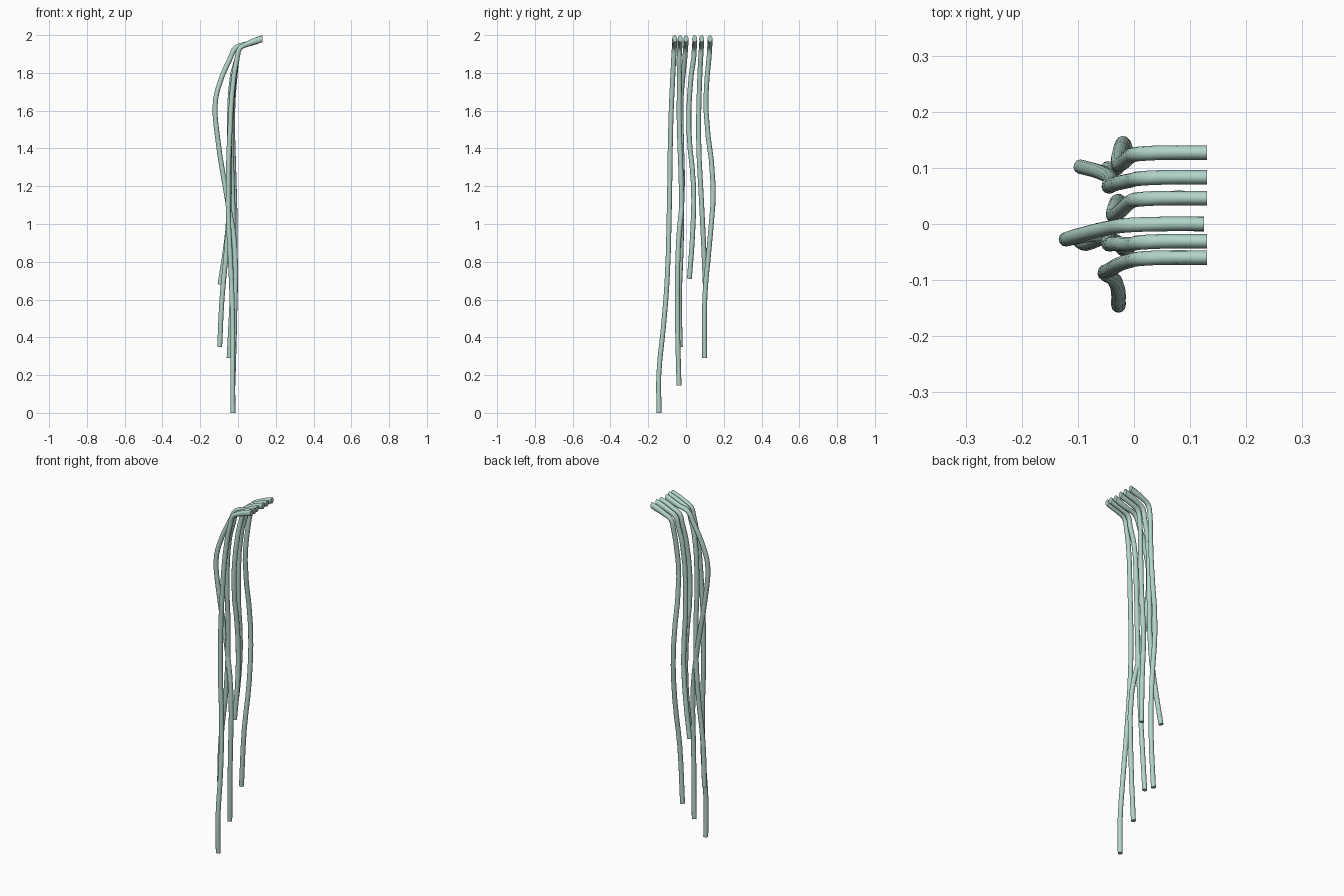
import bpy
from math import radians

cube = bpy.data.objects.get("Cube")
if cube:
    bpy.data.objects.remove(cube, do_unlink=True)

# Single pale green-grey colour
mat = bpy.data.materials.new("pale_sage")
mat.use_nodes = True
colour = (0.45, 0.66, 0.59, 1)
mat.diffuse_color = colour
mat.node_tree.nodes["Principled BSDF"].inputs["Base Color"].default_value = colour

RADIUS = 0.013
TIP_Z = 1.981
BEND_X, BEND_Z = 0.05, 1.953


def deepen_tip(mesh, tip_x):
    """Make the tip taller towards its end and cut that end upright."""
    slope = (TIP_Z - BEND_Z) / (tip_x - BEND_X)
    for v in mesh.vertices:
        if v.co.x > 0.03:
            centre = BEND_Z + slope * (v.co.x - BEND_X)
            grow = 1 + 0.4 * min(1, (v.co.x - 0.03) / 0.08)
            v.co.z = centre + (v.co.z - centre) * grow
        if v.co.x > tip_x - 0.008:
            v.co.x = tip_x


def strand(name, points):
    """Round capped tube swept along a smooth path."""
    curve = bpy.data.curves.new(name, "CURVE")
    curve.dimensions = "3D"
    curve.bevel_depth = RADIUS
    curve.bevel_resolution = 4
    curve.resolution_u = 3
    curve.use_fill_caps = True
    spline = curve.splines.new("BEZIER")
    spline.bezier_points.add(len(points) - 1)
    for bp, co in zip(spline.bezier_points, points):
        bp.co = co
        bp.handle_left_type = bp.handle_right_type = "AUTO"
    obj = bpy.data.objects.new(name, curve)
    bpy.context.collection.objects.link(obj)
    bpy.ops.object.select_all(action="DESELECT")
    obj.select_set(True)
    bpy.context.view_layer.objects.active = obj
    bpy.ops.object.convert(target="MESH")
    obj = bpy.context.object
    deepen_tip(obj.data, points[0][0])
    obj.data.materials.clear()
    obj.data.materials.append(mat)
    bpy.ops.object.shade_smooth_by_angle(angle=radians(60))


def root(y):
    """Shared start: the sloping tip and the tight bend over the top."""
    return [(0.13, y, TIP_Z), (BEND_X, y, BEND_Z), (0.01, y - 0.002, 1.93),
            (-0.004, y - 0.005, 1.88)]


# Strands from front to back, each hanging to its own length
strand("front_strand", root(-0.06) + [
    (-0.022, -0.07, 1.78), (-0.04, -0.08, 1.55), (-0.052, -0.088, 1.1),
    (-0.035, -0.1, 0.7), (-0.028, -0.12, 0.45), (-0.028, -0.144, 0.2),
    (-0.027, -0.142, 0)])
strand("second_strand", root(-0.031) + [
    (-0.03, -0.035, 1.78), (-0.045, -0.036, 1.55), (-0.045, -0.025, 1.2),
    (-0.058, -0.025, 0.9), (-0.085, -0.035, 0.6), (-0.097, -0.03, 0.35)])
strand("bulging_strand", [
    (0.125, 0, TIP_Z), (BEND_X, 0, BEND_Z), (-0.01, -0.002, 1.935),
    (-0.04, -0.006, 1.88), (-0.105, -0.022, 1.72), (-0.121, -0.027, 1.63),
    (-0.111, -0.025, 1.48), (-0.06, -0.02, 1.15), (-0.018, -0.04, 0.9),
    (-0.018, -0.045, 0.5), (-0.027, -0.037, 0.145)])
strand("short_strand", root(0.046) + [
    (-0.02, 0.027, 1.78), (-0.037, 0.015, 1.5), (-0.03, 0.04, 1.2),
    (-0.025, 0.035, 0.95), (-0.035, 0.018, 0.71)])
strand("fifth_strand", root(0.083) + [
    (-0.028, 0.073, 1.78), (-0.045, 0.067, 1.45), (-0.042, 0.082, 1.12),
    (-0.062, 0.093, 0.9), (-0.095, 0.102, 0.68)])
strand("back_strand", root(0.127) + [
    (-0.016, 0.112, 1.78), (-0.028, 0.106, 1.6), (-0.02, 0.144, 1.2),
    (-0.015, 0.125, 0.9), (-0.03, 0.1, 0.62), (-0.047, 0.099, 0.29)])
